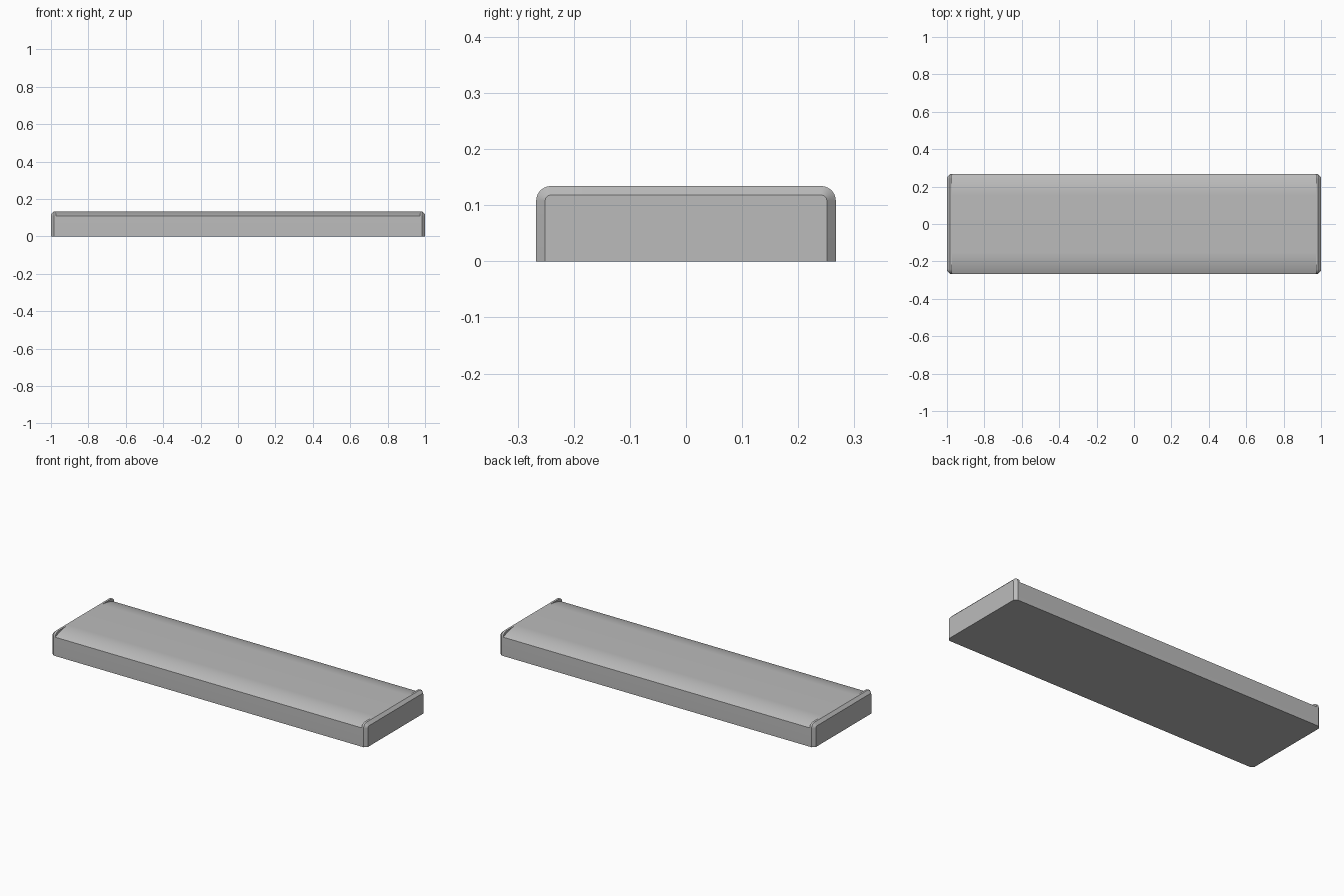
import bpy, bmesh
from math import sin, cos, pi, asin

if "Cube" in bpy.data.objects:
    bpy.data.objects.remove(bpy.data.objects["Cube"])

W, H, N = 0.267, 0.134, 10          # half width, height, arc steps
FLAT, DROP = 0.15, 0.026            # crown flat half width, edge drop

def ring_points(half):
    """Mirror a right-hand half profile (bottom to top) into a closed ring."""
    return half + [(-y, z) for y, z in reversed(half)]

def cap_profile(inset):
    """Tight rounded end-cap outline, inset for the chamfered outer face."""
    r = DROP - inset
    cy, cz = W - DROP, H - DROP
    half = [(W - inset, 0)]
    half += [(cy + r * cos(i / N * pi / 2), cz + r * sin(i / N * pi / 2)) for i in range(N + 1)]
    return ring_points(half + [(FLAT, H - inset)])

def body_profile():
    """Vertical sides with a gently crowned top."""
    dy = W - FLAT
    r = (dy * dy + DROP * DROP) / (2 * DROP)
    a = asin(dy / r)
    half = [(W, 0)]
    half += [(FLAT + r * sin(a * (1 - i / N)), H - r + r * cos(a * (1 - i / N))) for i in range(N + 1)]
    return ring_points(half + [(FLAT, H)])

# Loft of sections: chamfered cap, step down to the crowned body, mirrored cap
outer, inner, body = cap_profile(0), cap_profile(0.016), body_profile()
sections = [(1.0, inner), (0.984, outer), (0.972, outer), (0.972, body)]
sections += [(-x, p) for x, p in reversed(sections)]

bm = bmesh.new()
rings = [[bm.verts.new((x, y, z)) for y, z in prof] for x, prof in sections]
n = len(outer)
for a, b in zip(rings, rings[1:]):
    for i in range(n):
        j = (i + 1) % n
        bm.faces.new((a[i], a[j], b[j], b[i]))
bm.faces.new(rings[0])
bm.faces.new(rings[-1])
bmesh.ops.remove_doubles(bm, verts=bm.verts, dist=1e-5)
bmesh.ops.recalc_face_normals(bm, faces=bm.faces)
mesh = bpy.data.meshes.new("crowned_bar")
bm.to_mesh(mesh)
bm.free()

bar = bpy.data.objects.new("crowned_bar", mesh)
bpy.context.collection.objects.link(bar)

# Darker grey finish
grey = bpy.data.materials.new("dark_grey")
grey.diffuse_color = (0.5, 0.5, 0.5, 1)
grey.use_nodes = True
grey.node_tree.nodes["Principled BSDF"].inputs["Base Color"].default_value = grey.diffuse_color
mesh.materials.append(grey)

bpy.context.view_layer.objects.active = bar
bar.select_set(True)
bpy.ops.object.shade_smooth_by_angle(angle=pi / 6)
